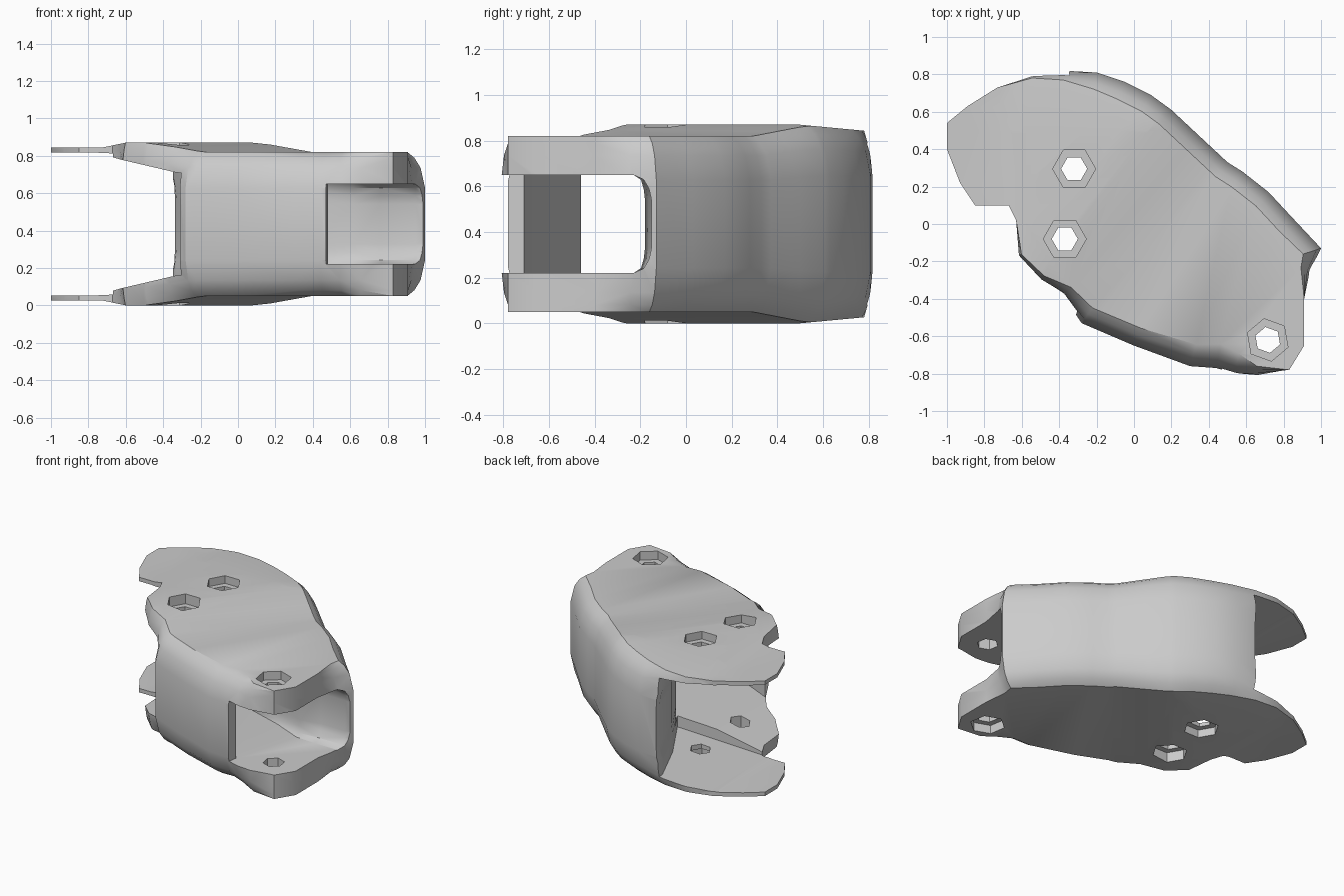
import bpy
import bmesh
import math
from mathutils import Vector

cube = bpy.data.objects.get("Cube")
if cube:
    bpy.data.objects.remove(cube)

MID = 0.435  # height of the symmetry plane

grey = bpy.data.materials.new("plain grey")
grey.use_nodes = True
colour = (0.6, 0.6, 0.6, 1)
grey.diffuse_color = colour
grey.node_tree.nodes["Principled BSDF"].inputs["Base Color"].default_value = colour


def ramp(value, stops):
    """Piecewise linear interpolation through (position, result) stops."""
    if value <= stops[0][0]:
        return stops[0][1]
    for (a, fa), (b, fb) in zip(stops, stops[1:]):
        if value <= b:
            return fa + (fb - fa) * (value - a) / (b - a)
    return stops[-1][1]


def inset_ring(outline, amount):
    """Move each point inward along its averaged normal, scaled by its weight."""
    ring = []
    count = len(outline)
    for i, (x, y, weight) in enumerate(outline):
        before, after = outline[i - 1], outline[(i + 1) % count]
        tangent = Vector((after[0] - before[0], after[1] - before[1])).normalized()
        ring.append((x - tangent.y * amount * weight, y + tangent.x * amount * weight))
    return ring


def layered_solid(name, outline, layers, cuts, half_height):
    """Stack inset rings, slice along planes, then shape the height."""
    bm = bmesh.new()
    rings = [[bm.verts.new((x, y, level)) for x, y in inset_ring(outline, amount)]
             for level, amount in layers]
    for low, high in zip(rings, rings[1:]):
        for i in range(len(low)):
            j = (i + 1) % len(low)
            bm.faces.new((low[i], low[j], high[j], high[i]))
    caps = [bm.faces.new(rings[0][::-1]), bm.faces.new(rings[-1])]
    bmesh.ops.triangulate(bm, faces=caps)
    for normal, distance in cuts:
        direction = Vector(normal)
        bmesh.ops.bisect_plane(bm, geom=bm.verts[:] + bm.edges[:] + bm.faces[:],
                               plane_co=direction * distance, plane_no=direction)
    for vert in bm.verts:
        vert.co.z = MID + vert.co.z * half_height(vert.co.x, vert.co.y)
    bmesh.ops.triangulate(bm, faces=bm.faces[:])
    bmesh.ops.recalc_face_normals(bm, faces=bm.faces)
    mesh = bpy.data.meshes.new(name)
    bm.to_mesh(mesh)
    bm.free()
    mesh.materials.append(grey)
    obj = bpy.data.objects.new(name, mesh)
    bpy.context.collection.objects.link(obj)
    return obj


def hex_cutter(x, y, radius, low, high, turn):
    bpy.ops.mesh.primitive_cylinder_add(vertices=6, radius=radius, depth=high - low,
                                        location=(x, y, (low + high) / 2),
                                        rotation=(0, 0, math.radians(turn)))
    obj = bpy.context.object
    obj.name = "hole_cutter"
    obj.data.materials.append(grey)
    return obj


def subtract(target, cutter):
    modifier = target.modifiers.new("cut", "BOOLEAN")
    modifier.operation = "DIFFERENCE"
    modifier.solver = "EXACT"
    modifier.object = cutter
    bpy.context.view_layer.objects.active = target
    bpy.ops.object.modifier_apply(modifier=modifier.name)
    bpy.data.objects.remove(cutter)


# Outer shell: x, y and how strongly the rim is rounded there
shell_outline = [
    (-1, .54, 0), (-1, .4, 0), (-.93, .22, 0), (-.85, .1, 0), (-.67, .1, 0),
    (-.63, .02, 0), (-.62, -.17, .2), (-.5, -.3, .3), (-.38, -.38, .6),
    (-.28, -.53, 1), (0, -.65, 1), (.3, -.76, 1.2), (.44, -.77, 1.3), (.54, -.8, 1.1),
    (.66, -.81, .5), (.83, -.78, 0), (.91, -.65, 0), (.91, -.4, 0), (.94, -.25, .5),
    (1, -.13, 1), (.85, .03, 1), (.72, .17, 1), (.58, .28, 1), (.5, .33, 1),
    (.35, .47, 1), (.2, .61, 1), (.09, .69, 1), (-.05, .76, 1), (-.2, .81, .9),
    (-.38, .82, .5), (-.55, .8, .2), (-.73, .73, 0), (-.89, .63, 0)]

SLOPE = (.8, -.6, 0)
LEFTWARD = (-1, 0, 0)
BACKWARD = (0, 1, 0)


def shell_half(x, y):
    along = x * SLOPE[0] + y * SLOPE[1]
    return (MID - ramp(along, [(-.24, 0), (.14, .05)])
            - ramp(-x, [(.6, 0), (.72, .025)])
            - ramp(y, [(.5, 0), (.82, .03)]) * ramp(x, [(-.72, 0), (-.6, 1)]))


rim = [(-1, .1), (-.92, .06), (-.78, .025), (-.5, 0), (.5, 0), (.78, .025), (.92, .06), (1, .1)]
shell = layered_solid("sleeve_shell", shell_outline, rim,
                      [(SLOPE, -.24), (SLOPE, .14), (LEFTWARD, .6), (LEFTWARD, .72),
                       (BACKWARD, .5)], shell_half)

# Straight channel through the sleeve, leaving a thick mass along the back
passage_outline = [
    (-1.3, -.7, 0), (-.4, -.7, 0), (-.33, -.53, 0), (-.3, -.46, 0), (0, -.57, 0),
    (.3, -.67, 0), (.48, -.71, 0), (.44, -1, 0), (1.3, -1, 0), (1.3, -.17, 1),
    (.95, -.15, 1), (.76, -.15, 1), (.62, -.18, .5), (.1, 0, 0), (-.02, .14, 0),
    (-.2, .45, .5), (-.33, .77, .5), (-.36, 1, 0), (-1.3, 1, 0)]
flare = [(-.75, .382), (-.63, .345), (-.33, .275), (.4, .215)]
corner = [(-1, .08), (-.9, .035), (-.7, .01), (-.5, 0), (.5, 0), (.7, .01), (.9, .035), (1, .08)]
passage = layered_solid("passage_cutter", passage_outline, corner,
                        [((1, 0, 0), stop) for stop, _ in flare],
                        lambda x, y: ramp(x, flare))
subtract(shell, passage)

# Stepped recess that thins the two side lobes, behind the middle bolt hole
recess_outline = [(-1.3, .1, 0), (-.66, .095, 0), (-.03, .14, 0), (-.21, .45, 0),
                  (-.34, .75, 0), (-.37, 1, 0), (-1.3, 1, 0)]
thinning = [(-.7, .379), (-.05, .33)]
recess = layered_solid("recess_cutter", recess_outline, [(-1, 0), (1, 0)],
                       [((1, 0, 0), stop) for stop, _ in thinning],
                       lambda x, y: ramp(x, thinning))
subtract(shell, recess)

# Bolt holes with hexagonal recesses on both outer faces
for x, y, turn, depth in [(-.32, .295, 30, .055), (-.37, -.08, 30, .07), (.715, -.62, 10, .11)]:
    subtract(shell, hex_cutter(x, y, .07, -1, 2, turn))
    subtract(shell, hex_cutter(x, y, .115, -1, depth, turn))
    subtract(shell, hex_cutter(x, y, .115, MID * 2 - depth, 2, turn))

bpy.ops.object.select_all(action="DESELECT")
shell.select_set(True)
bpy.context.view_layer.objects.active = shell
bpy.ops.object.shade_smooth_by_angle(angle=math.radians(32))
